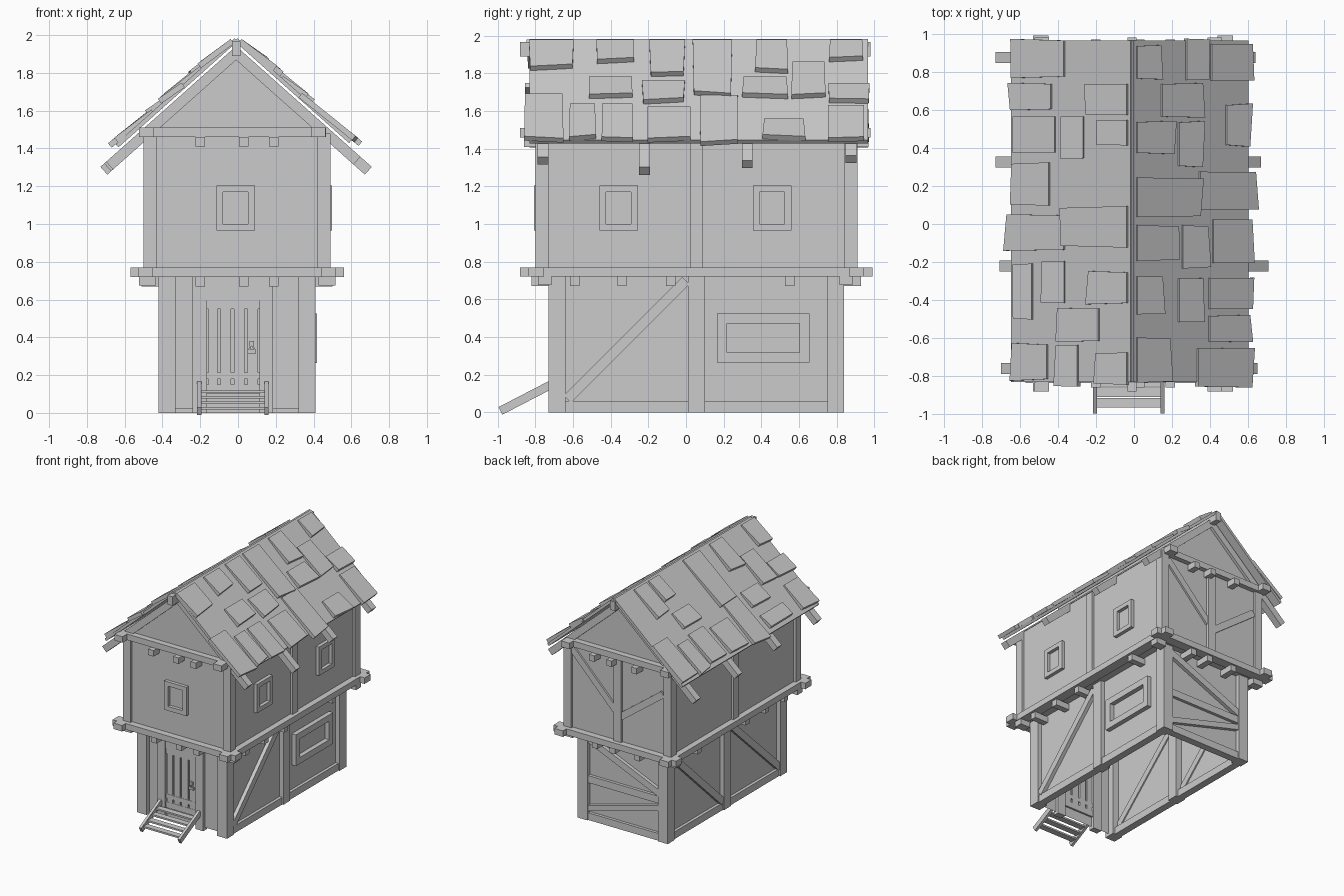
import bpy, bmesh, random
from mathutils import Vector

if "Cube" in bpy.data.objects:
    bpy.data.objects.remove(bpy.data.objects["Cube"], do_unlink=True)
random.seed(4)

# Single plain grey material
grey = bpy.data.materials.new("plain grey")
grey.use_nodes = True
colour = (0.6, 0.6, 0.6, 1)
grey.diffuse_color = colour
grey.node_tree.nodes["Principled BSDF"].inputs["Base Color"].default_value = colour

CX, CY = -0.005, 0.055


def solid(name, place, hollow=False):
    """Cube whose corners are placed by a function of the corner signs."""
    bm = bmesh.new()
    bmesh.ops.create_cube(bm, size=2)
    if hollow:
        ends = [f for f in bm.faces if abs(f.normal.z) > 0.5]
        bmesh.ops.delete(bm, geom=ends, context="FACES_ONLY")
    for v in bm.verts:
        v.co = place(*v.co)
    bmesh.ops.recalc_face_normals(bm, faces=bm.faces)
    mesh = bpy.data.meshes.new(name)
    bm.to_mesh(mesh)
    bm.free()
    mesh.materials.append(grey)
    obj = bpy.data.objects.new(name, mesh)
    bpy.context.collection.objects.link(obj)
    return obj


def box(name, x0, x1, y0, y1, z0, z1, hollow=False):
    def pick(a, b, s):
        return b if s > 0 else a
    return solid(name, lambda a, b, c: Vector(
        (pick(x0, x1, a), pick(y0, y1, b), pick(z0, z1, c))), hollow)


def bar(name, p, q, side, width, thick, taper=1, skew=0):
    """Timber from p to q, width measured along side."""
    p, q, side = Vector(p), Vector(q), Vector(side)
    normal = (q - p).cross(side).normalized()

    def place(a, b, c):
        end = q if a > 0 else p
        w = width / 2 * (taper if a > 0 else 1)
        shift = skew * b if a > 0 else 0
        along = (q - p).normalized() * shift
        return end + side * (w * b) + normal * (thick / 2 * c) + along
    return solid(name, place)


class Storey:
    """Places parts on a wall by position along it, height and depth outward."""
    def __init__(self, half_x, half_y):
        self.hx, self.hy = half_x, half_y

    def spot(self, face, u, z, d):
        if face in ("front", "back"):
            s = -1 if face == "front" else 1
            return Vector((u, CY + s * (self.hy + d), z))
        s = 1 if face == "left" else -1
        return Vector((CX + s * (self.hx + d), u, z))

    def panel(self, name, face, u0, u1, z0, z1, d0, d1):
        a, b = self.spot(face, u0, z0, d0), self.spot(face, u1, z1, d1)
        return box(name, a.x, b.x, a.y, b.y, a.z, b.z)

    def brace(self, face, u0, z0, u1, z1, width=0.055):
        out = self.spot(face, 0, 0, 1) - self.spot(face, 0, 0, 0)
        bar(face + "_brace", self.spot(face, u0, z0, -0.025),
            self.spot(face, u1, z1, -0.025), out, 0.04, width)

    def window(self, face, u0, u1, z0, z1, rim):
        for a, b in ((u0, u0 + rim), (u1 - rim, u1)):
            self.panel("window_jamb", face, a, b, z0, z1, -0.03, 0.008)
        for a, b in ((z0, z0 + rim), (z1 - rim, z1)):
            self.panel("window_rail", face, u0 + rim, u1 - rim, a, b, -0.03, 0.008)

    def walls(self, name, z0, z1, inset, hollow):
        x, y = self.hx - inset, self.hy - inset
        box(name, CX - x, CX + x, CY - y, CY + y, z0, z1, hollow)

    def posts(self, size, z0, z1):
        for s in (-1, 1):
            x = CX + s * (self.hx - size / 2)
            for y in (CY - self.hy + size / 2, CY, CY + self.hy - size / 2):
                box("wall_post", x - size / 2, x + size / 2,
                    y - size / 2, y + size / 2, z0, z1)

    def stubs(self, faces, z, reach):
        for face in faces:
            across = face in ("front", "back")
            for u in ((-0.2, 0.03, 0.19) if across else (-0.59, -0.34, -0.08, 0.55)):
                self.panel("joist_end", face, u - 0.025, u + 0.025, z, z + 0.05, -0.04, reach)


lower, upper = Storey(0.415, 0.785), Storey(0.495, 0.855)
SIDES = ("left", "right")
ENDS = ("front", "back")

# Ground floor walls, posts and sills
lower.walls("lower_walls", 0.02, 0.74, 0.035, True)
lower.posts(0.09, 0, 0.73)
for face in SIDES:
    lower.panel(face + "_sill", face, -0.7, 0.8, 0, 0.06, -0.07, -0.01)
lower.panel("back_sill", "back", -0.4, 0.39, 0, 0.06, -0.07, -0.01)
lower.panel("back_rail", "back", -0.4, 0.39, 0.31, 0.37, -0.06, -0.01)
lower.stubs(SIDES + ENDS, 0.67, 0.09)
for sx in (-1, 1):
    for sy in (-1, 1):
        x, y = CX + sx * 0.475, CY + sy * 0.8
        box("corner_joist_end", x - 0.045, x + 0.045, y - 0.04, y + 0.03, 0.675, 0.73)
lower.brace("left", -0.63, 0.07, 0.0, 0.7)
lower.brace("right", 0.76, 0.69, 0.1, 0.07)
lower.brace("right", 0.02, 0.69, -0.65, 0.07)
lower.brace("back", 0.35, 0.69, -0.35, 0.39)
lower.brace("back", 0.35, 0.09, -0.35, 0.28, 0.045)
lower.window("left", 0.165, 0.655, 0.265, 0.525, 0.053)

# Doorway with planked door
for a, b in ((-0.24, -0.165), (0.115, 0.185)):
    lower.panel("door_post", "front", a, b, 0, 0.73, -0.06, -0.008)
lower.panel("door_lintel", "front", -0.165, 0.115, 0.595, 0.73, -0.06, -0.015)
edges = (-0.165, -0.1, -0.03, 0.043, 0.115)
for a, b in zip(edges, edges[1:]):
    lower.panel("door_plank", "front", a + 0.008, b - 0.008, 0.14, 0.58, -0.05, -0.02)
for z0, z1 in ((0.55, 0.595), (0.18, 0.215), (0.1, 0.15)):
    lower.panel("door_rail", "front", -0.165, 0.115, z0, z1, -0.05, -0.018)
lower.panel("handle_plate", "front", 0.05, 0.095, 0.315, 0.335, -0.03, -0.005)
lower.panel("handle_knob", "front", 0.06, 0.085, 0.355, 0.38, -0.03, -0.005)
for u in (0.054, 0.091):
    bar("handle_strap", lower.spot("front", u, 0.325, -0.012),
        lower.spot("front", 0.0725, 0.365, -0.012), (0, 1, 0), 0.012, 0.008)

# Entrance steps
for x in (-0.205, 0.15):
    bar("step_rail", (x, -0.985, 0.008), (x, -0.72, 0.145), (1, 0, 0), 0.022, 0.045)
for i in range(4):
    y, z = -0.94 + i * 0.055, 0.025 + i * 0.029
    box("step_tread", -0.2, 0.145, y - 0.025, y + 0.025, z - 0.007, z + 0.007)

# Floor ring beams with crossing ends
for s in (-1, 1):
    x, y = CX + s * 0.485, CY + s * 0.85
    box("floor_side_beam", x - 0.04, x + 0.04, -0.88, 0.99, 0.72, 0.77)
    box("floor_end_beam", -0.57, 0.56, y - 0.04, y + 0.04, 0.72, 0.77)

# Upper storey
upper.walls("upper_walls", 0.73, 1.5, 0.02, False)
upper.posts(0.07, 0.75, 1.48)
upper.window("front", -0.115, 0.09, 0.965, 1.205, 0.036)
for u in (-0.46, 0.355):
    upper.window("left", u, u + 0.205, 0.965, 1.205, 0.036)
upper.panel("back_middle_post", "back", -0.04, 0.03, 0.76, 1.47, -0.06, 0)
upper.brace("back", 0.42, 1.43, 0.02, 1.02)
upper.brace("back", -0.42, 1.27, -0.03, 0.98)
upper.stubs(ENDS, 1.41, 0.06)

# Wall plates and ridge beam
for s in (-1, 1):
    x, y = -0.03 + s * 0.455, CY + s * 0.84
    box("side_plate", x - 0.038, x + 0.038, -0.88, 0.98, 1.46, 1.51)
    box("end_plate", -0.52, 0.465, y - 0.035, y + 0.035, 1.46, 1.51)
box("ridge_beam", -0.033, 0.012, -0.88, 0.98, 1.89, 1.965)

# Gable wall
solid("gable_wall", lambda a, b, c: Vector(
    (-0.01 + a * (0.005 if c > 0 else 0.47), CY + b * 0.825, 1.93 if c > 0 else 1.5)))


def slope(s, d, y, lift=0):
    """Point on the roof at horizontal distance d from the ridge."""
    return Vector((-0.01 + s * d, y, 1.975 - 0.89 * d + lift))


# Rafters with uneven tails, and roof boards
tails = {1: (0.64, 0.7, 0.66, 0.63), -1: (0.67, 0.68, 0.7, 0.7)}
for s, reach in ((1, 0.605), (-1, 0.63)):
    for y, d in zip((-0.76, -0.22, 0.325, 0.875), tails[s]):
        bar("rafter", slope(s, 0, y, -0.07), slope(s, d, y, -0.07), (0, 1, 0), 0.058, 0.055)
    mid = 0.0675
    bar("roof_boards", slope(s, 0, mid), slope(s, reach, mid), (0, 1, 0), 1.795, 0.022)

# Loose shingles: y range and distance range from the ridge, in hundredths
left_tiles = (
    (-84, -59, 2, 20), (-48, -27, 2, 16), (-20, 0, 2, 24), (37, 54, 2, 22), (76, 94, 2, 15),
    (-52, -28, 24, 37), (-24, 0, 26, 40), (3, 25, 2, 36), (30, 54, 24, 37), (56, 74, 15, 37),
    (75, 98, 28, 40), (-86, -65, 34, 63), (-62, -48, 40, 62), (-45, -28, 40, 63),
    (-21, 3, 42, 63), (7, 28, 35, 65), (41, 63, 49, 62), (75, 95, 41, 63))
right_tiles = (
    (77, 97, 35, 63), (60, 74, 42, 64), (37, 57, 40, 62), (34, 57, 25, 37), (9, 33, 43, 63),
    (-14, 5, 35, 66), (-13, 10, 2, 37), (-51, -20, 52, 62), (-42, -19, 35, 47),
    (-82, -63, 44, 63), (-86, -63, 28, 40), (-62, -44, 17, 39), (57, 74, 2, 24),
    (41, 55, 2, 18), (-42, -25, 2, 23), (-85, -67, 2, 19))
for s, tiles in ((1, left_tiles), (-1, right_tiles)):
    for tile in tiles:
        y0, y1, d0, d1 = (n / 100 for n in tile)
        y = (y0 + y1) / 2
        bar("shingle", slope(s, d0, y, 0.01), slope(s, d1, y, 0.035), (0, 1, 0),
            (y1 - y0) * 0.95, 0.03, random.uniform(0.9, 1.1), random.uniform(-0.012, 0.012))
